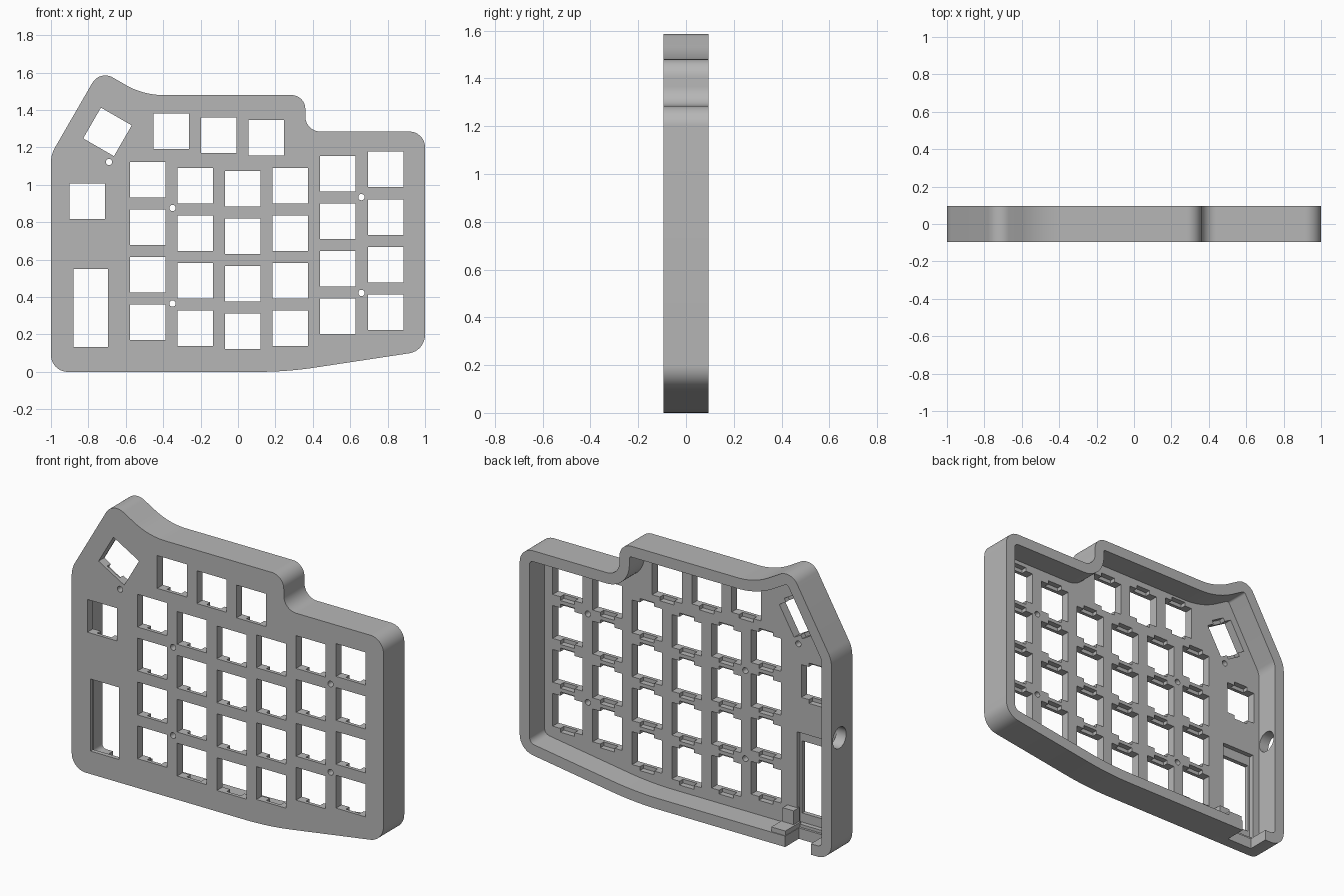
import bpy
import bmesh
import math
from mathutils import Vector, Matrix

FRONT, BACK = -0.095, 0.095
FLOOR = -0.043          # back surface of the key plate
WALL = 0.063
KEY = 0.19

if "Cube" in bpy.data.objects:
    bpy.data.objects.remove(bpy.data.objects["Cube"])

grey = bpy.data.materials.new("case_grey")
grey.use_nodes = True
COLOUR = (0.47, 0.47, 0.47, 1)
grey.diffuse_color = COLOUR
grey.node_tree.nodes["Principled BSDF"].inputs["Base Color"].default_value = COLOUR

# Outline corners: x, z, fillet radius
CORNERS = [(-1, 0, 0.09), (0.26, 0, 2.0), (1, 0.112, 0.1), (1, 1.285, 0.085),
           (0.36, 1.285, 0.08), (0.36, 1.48, 0.075), (-0.507, 1.48, 0.4),
           (-0.739, 1.614, 0.08), (-1, 1.162, 0.16)]


def rounded_outline(inset=0.0):
    """Offset every corner inward, then fillet it."""
    n = len(CORNERS)
    pts = [Vector(c[:2]) for c in CORNERS]
    moved, radii = [], []
    for i in range(n):
        a = (pts[i] - pts[i - 1]).normalized()
        b = (pts[(i + 1) % n] - pts[i]).normalized()
        na, nb = Vector((-a.y, a.x)), Vector((-b.y, b.x))
        moved.append(pts[i] + (na + nb) * (inset / (1 + na.dot(nb))))
        turn = a.x * b.y - a.y * b.x
        radii.append(max(0.012, CORNERS[i][2] - math.copysign(inset, turn)))
    out = []
    for i in range(n):
        p = moved[i]
        u = (moved[i - 1] - p).normalized()
        v = (moved[(i + 1) % n] - p).normalized()
        half = u.angle(v) / 2
        centre = p + (u + v).normalized() * (radii[i] / math.sin(half))
        t = radii[i] / math.tan(half)
        s, e = p + u * t - centre, p + v * t - centre
        sweep = s.angle_signed(e)
        for k in range(13):
            out.append(centre + Matrix.Rotation(-sweep * k / 12, 2) @ s)
    return out


def add_prism(bm, outline, y0, y1):
    face = bm.faces.new([bm.verts.new((p[0], y0, p[1])) for p in outline])
    ext = bmesh.ops.extrude_face_region(bm, geom=[face])["geom"]
    verts = [g for g in ext if isinstance(g, bmesh.types.BMVert)]
    bmesh.ops.translate(bm, verts=verts, vec=(0, y1 - y0, 0))


def rectangle(x, z, w, h, angle=0):
    rot = Matrix.Rotation(math.radians(angle), 2)
    return [Vector((x, z)) + rot @ Vector((sx * w / 2, sz * h / 2))
            for sx, sz in ((-1, -1), (1, -1), (1, 1), (-1, 1))]


def circle(x, z, r, n=24):
    return [(x + r * math.cos(math.tau * k / n), z + r * math.sin(math.tau * k / n))
            for k in range(n)]


def make_object(name, prisms):
    bm = bmesh.new()
    for outline, y0, y1 in prisms:
        add_prism(bm, outline, y0, y1)
    bmesh.ops.recalc_face_normals(bm, faces=bm.faces)
    mesh = bpy.data.meshes.new(name)
    bm.to_mesh(mesh)
    bm.free()
    mesh.materials.append(grey)
    obj = bpy.data.objects.new(name, mesh)
    bpy.context.collection.objects.link(obj)
    return obj


def cut(target, cutter):
    bpy.context.view_layer.objects.active = target
    mod = target.modifiers.new(cutter.name, "BOOLEAN")
    mod.operation = "DIFFERENCE"
    mod.solver = "EXACT"
    mod.object = cutter
    bpy.ops.object.modifier_apply(modifier=mod.name)
    bpy.data.objects.remove(cutter)


# Key positions: four-row columns, the top row and the side keys
keys = []
for x, top in ((-0.483, 1.028), (-0.229, 0.996), (0.026, 0.98),
               (0.28, 0.996), (0.534, 1.06), (0.79, 1.082)):
    keys += [(x, top - 0.2545 * row, 0) for row in range(4)]
keys += [(-0.357, 1.286, 0), (-0.102, 1.266, 0), (0.152, 1.251, 0)]
keys += [(-0.805, 0.912, 0), (-0.698, 1.283, -30)]
screws = [(-0.69, 1.122), (-0.35, 0.876), (-0.35, 0.365), (0.66, 0.934), (0.66, 0.422)]

# Case shell
case = make_object("keyboard_case", [(rounded_outline(), FRONT, BACK)])
cut(case, make_object("pocket", [(rounded_outline(WALL), FLOOR, 0.2)]))

# Key openings, tall controller window and screw holes
openings = [(rectangle(x, z, KEY, KEY, a), -0.2, 0.0) for x, z, a in keys]
openings.append((rectangle(-0.788, 0.342, 0.184, 0.418), -0.2, 0.0))
openings += [(circle(x, z, 0.017), -0.2, 0.0) for x, z in screws]
cut(case, make_object("openings", openings))

# Clip notches behind the openings and recess around the tall window
notches = [(rectangle(x, z, 0.092, KEY + 0.044, a), -0.075, 0.01) for x, z, a in keys]
notches.append((rectangle(-0.788, 0.345, 0.21, 0.53), -0.07, 0.01))
cut(case, make_object("notches", notches))

# Cable port through the bottom wall
cut(case, make_object("cable_port", [(rectangle(-0.785, 0.02, 0.165, 0.14), -0.03, 0.2)]))

# Round socket hole in the side wall
socket = make_object("socket_hole", [(circle(0, 0, 0.061, 32), -0.15, 0.15)])
socket.data.transform(Matrix.Translation((-1, 0.022, 0.685)) @ Matrix.Rotation(math.pi / 2, 4, "Z"))
cut(case, socket)

# Retaining post beside the cable port
post = make_object("controller_post", [(rectangle(-0.655, 0.11, 0.07, 0.12), FLOOR - 0.01, 0.0),
                                       (rectangle(-0.655, 0.07, 0.09, 0.04), FLOOR - 0.01, 0.09)])

for obj in (case, post):
    bpy.ops.object.select_all(action="DESELECT")
    obj.select_set(True)
    bpy.context.view_layer.objects.active = obj
    bpy.ops.object.shade_smooth_by_angle(angle=math.radians(30))
